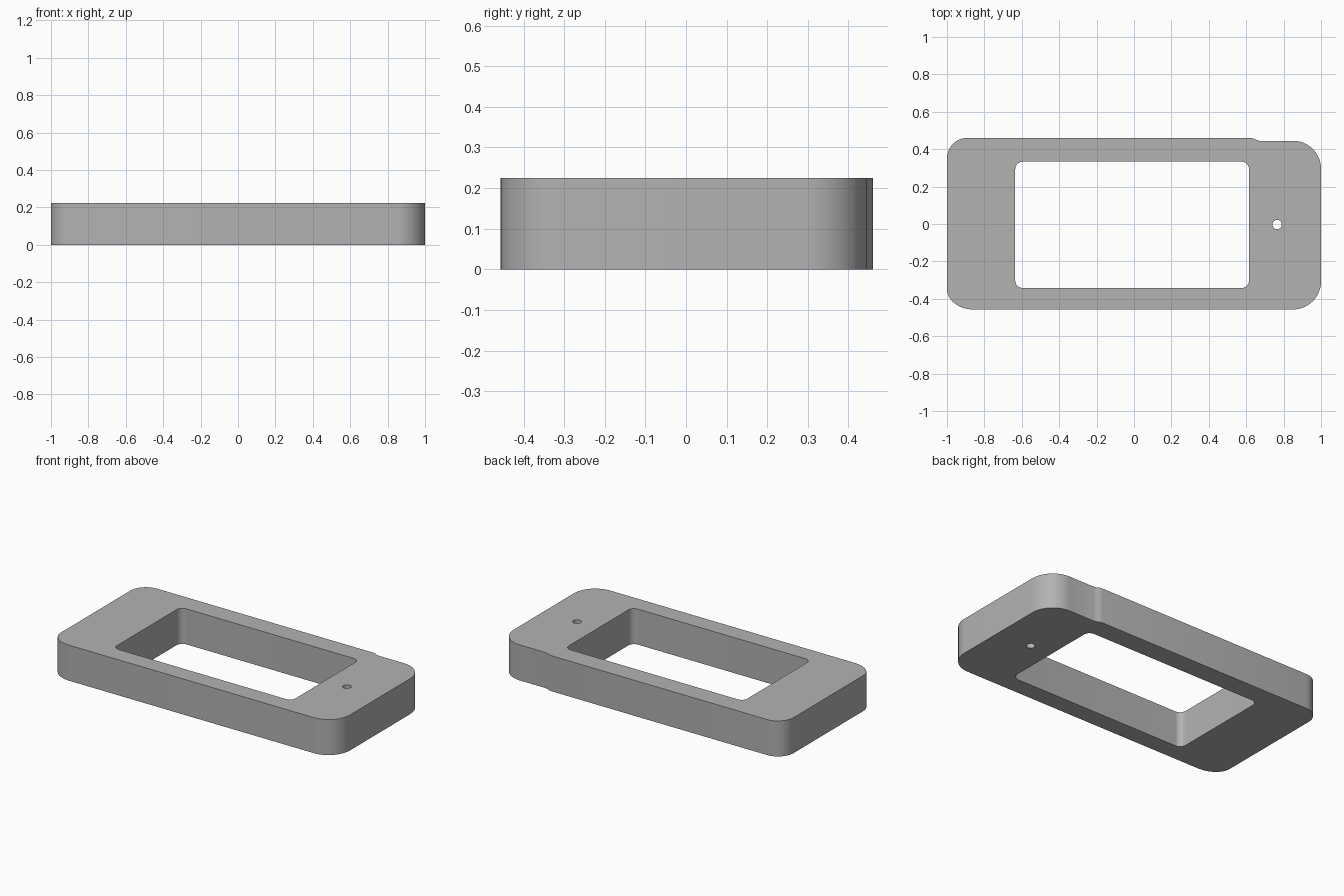
import bpy, bmesh
from math import cos, sin, radians

HEIGHT = 0.225

old = bpy.data.objects.get("Cube")
if old:
    bpy.data.objects.remove(old, do_unlink=True)

grey = bpy.data.materials.new("plain grey")
grey.use_nodes = True
colour = (0.45, 0.45, 0.45, 1)
grey.diffuse_color = colour
grey.node_tree.nodes["Principled BSDF"].inputs["Base Color"].default_value = colour


def arc(x, y, rx, ry, start, end, steps=12):
    """Points along an elliptical arc, angles in degrees."""
    angles = [radians(start + (end - start) * i / steps) for i in range(steps + 1)]
    return [(x + rx * cos(a), y + ry * sin(a)) for a in angles]


def rounded(x0, x1, y0, y1, radii):
    """Counter-clockwise corners from front left; radii are (x, y) pairs."""
    (ax, ay), (bx, by), (cx, cy), (dx, dy) = radii
    return [arc(x0 + ax, y0 + ay, ax, ay, 180, 270),
            arc(x1 - bx, y0 + by, bx, by, 270, 360),
            arc(x1 - cx, y1 - cy, cx, cy, 0, 90),
            arc(x0 + dx, y1 - dy, dx, dy, 90, 180)]


# Outer outline, with a small step on the back edge
corners = rounded(-1, 1, -0.457, 0.445,
                  [(0.14, 0.11), (0.15, 0.15), (0.15, 0.15), (0.11, 0.11)])
step = [(0.67, 0.445), (0.655, 0.449), (0.64, 0.457), (0.62, 0.461)]
back_right = arc(-0.89, 0.351, 0.11, 0.11, 90, 180)
outline = corners[0] + corners[1] + corners[2] + step + back_right

# Window and pin hole
window = sum(rounded(-0.635, 0.615, -0.342, 0.333, [(0.04, 0.04)] * 4), [])
pin_hole = arc(0.765, -0.003, 0.025, 0.025, 0, 360, 24)[:-1]

# Fill the plate between the loops and extrude it upward
bm = bmesh.new()
edges = []
for loop in (outline, window, pin_hole):
    verts = [bm.verts.new((x, y, 0)) for x, y in loop]
    edges += [bm.edges.new((v, verts[i - 1])) for i, v in enumerate(verts)]
bmesh.ops.triangle_fill(bm, use_beauty=True, use_dissolve=False, edges=edges)
top = bmesh.ops.extrude_face_region(bm, geom=bm.faces[:], use_keep_orig=True)
bmesh.ops.translate(bm, vec=(0, 0, HEIGHT),
                    verts=[g for g in top["geom"] if isinstance(g, bmesh.types.BMVert)])
bmesh.ops.recalc_face_normals(bm, faces=bm.faces[:])

mesh = bpy.data.meshes.new("frame_plate")
bm.to_mesh(mesh)
bm.free()
mesh.materials.append(grey)
plate = bpy.data.objects.new("frame_plate", mesh)
bpy.context.collection.objects.link(plate)
bpy.context.view_layer.objects.active = plate
plate.select_set(True)
bpy.ops.object.shade_smooth_by_angle(angle=radians(30))
